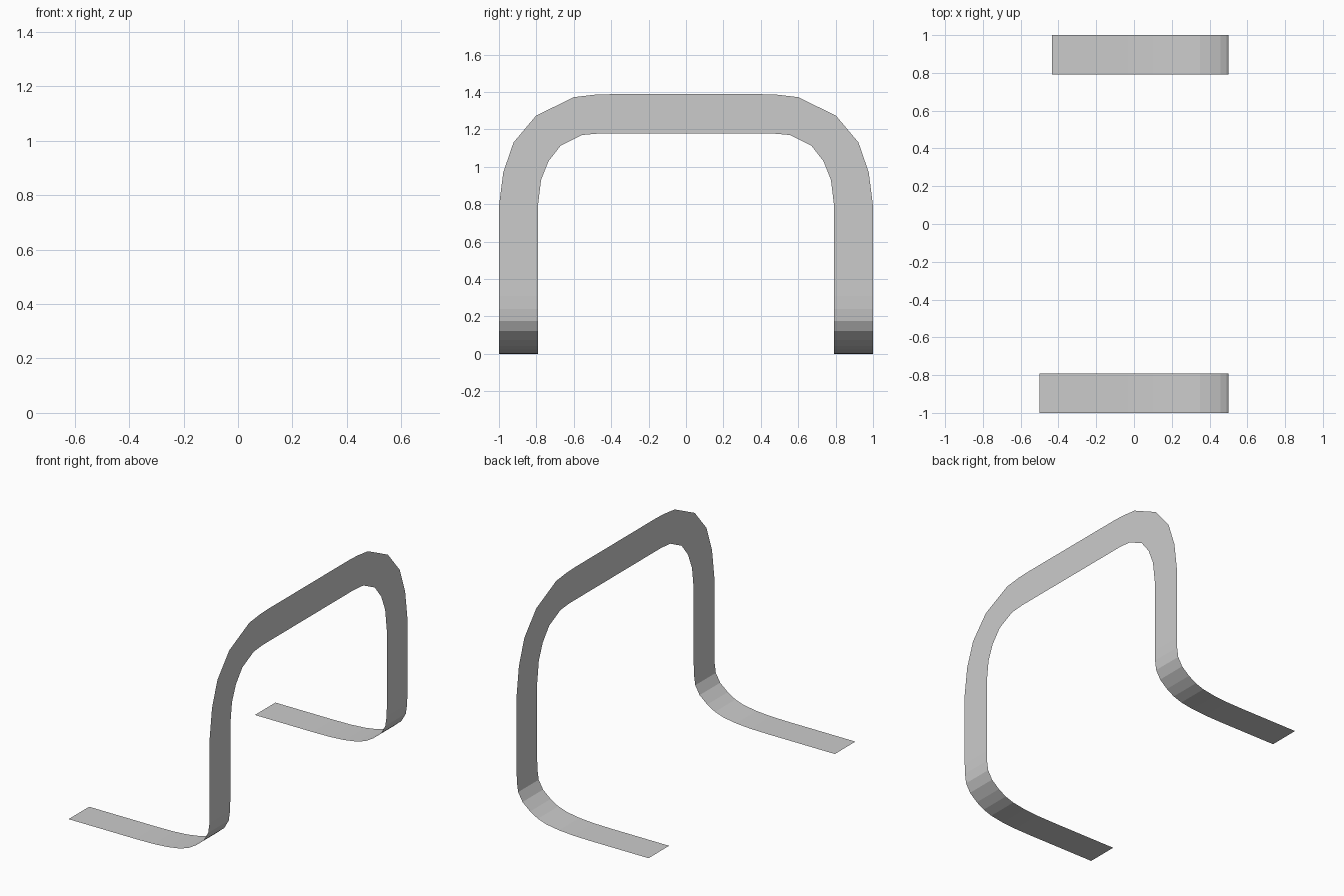
import bpy
import bmesh

if "Cube" in bpy.data.objects:
    bpy.data.objects.remove(bpy.data.objects["Cube"])

# Foot bend, side profile as (x, z), from the toe end up to the wall
BEND = [(-0.03, 0.0), (0.10, 0.002), (0.20, 0.009), (0.29, 0.023),
        (0.35, 0.043), (0.404, 0.075), (0.458, 0.121), (0.489, 0.176),
        (0.498, 0.24), (0.5, 0.31)]
# Arch corner, matching outer and inner edge points as (y, z)
OUTER = [(1.0, 0.79), (0.977, 0.97), (0.922, 1.13), (0.802, 1.273),
         (0.60, 1.372), (0.49, 1.385), (0.40, 1.388)]
INNER = [(0.792, 0.79), (0.775, 0.93), (0.735, 1.03), (0.67, 1.113),
         (0.555, 1.17), (0.46, 1.178), (0.40, 1.178)]


def half_band(side, toe_x):
    """Cross edges (outer, inner) from one toe to the middle of the arch."""
    rows = [((x, side, z), (x, side * 0.792, z)) for x, z in [(toe_x, 0.0)] + BEND]
    rows += [((0.5, side * oy, oz), (0.5, side * iy, iz))
             for (oy, oz), (iy, iz) in zip(OUTER, INNER)]
    return rows


# One continuous thin band: front foot, arch, slightly shorter rear foot
rows = half_band(-1, -0.5) + half_band(1, -0.435)[::-1]
bm = bmesh.new()
edges = [[bm.verts.new(p) for p in row] for row in rows]
for (a, b), (c, d) in zip(edges, edges[1:]):
    bm.faces.new((a, b, d, c))
bmesh.ops.recalc_face_normals(bm, faces=bm.faces)
mesh = bpy.data.meshes.new("bent_band")
bm.to_mesh(mesh)
bm.free()
band = bpy.data.objects.new("bent_band", mesh)
bpy.context.collection.objects.link(band)
